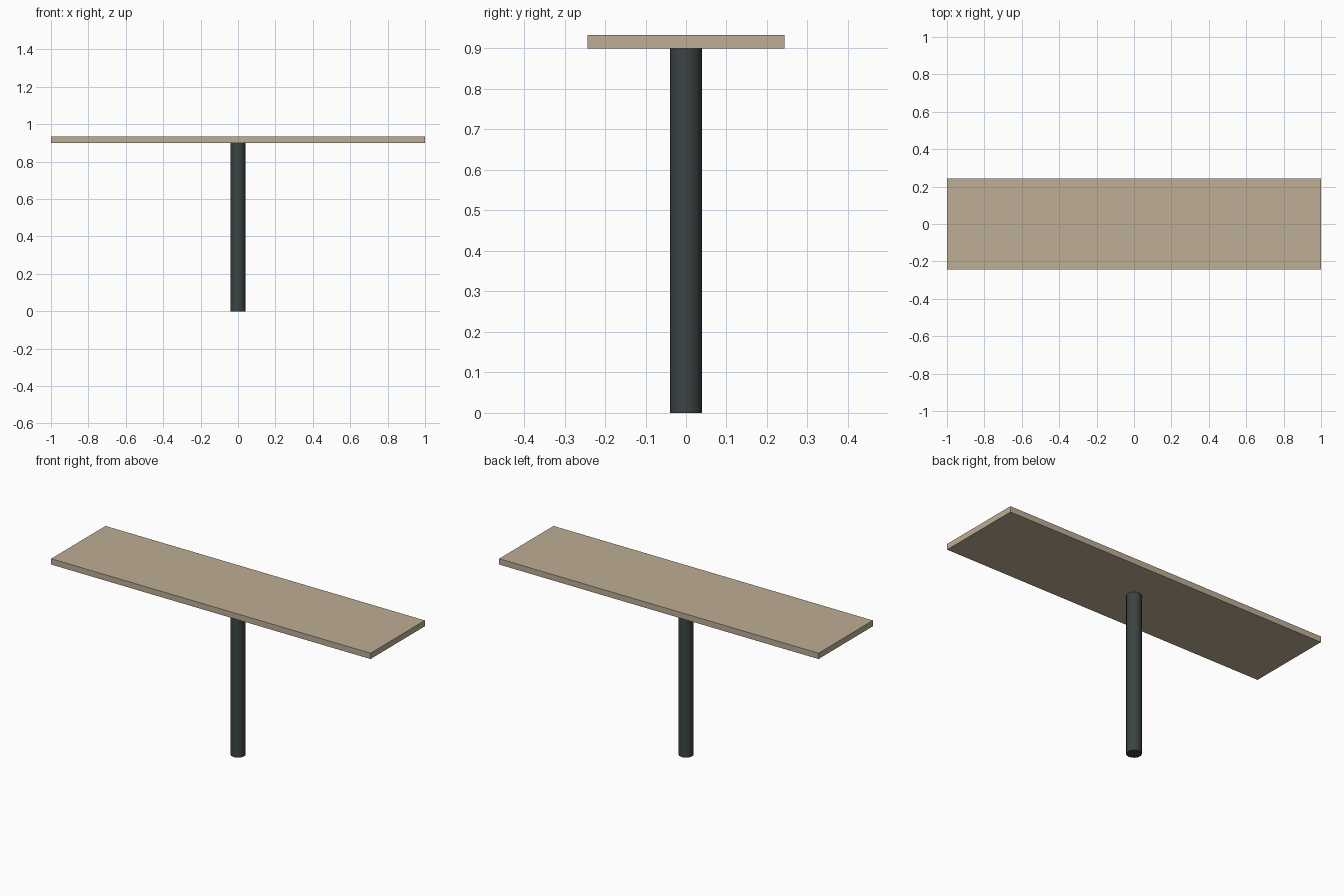
import bpy

cube = bpy.data.objects.get("Cube")
if cube:
    bpy.data.objects.remove(cube, do_unlink=True)

BOARD_SIZE = (2.0, 0.486, 0.033)
POST_RADIUS = 0.039
POST_HEIGHT = 0.9


def make_material(name, rgb):
    mat = bpy.data.materials.new(name)
    mat.use_nodes = True
    color = (*rgb, 1.0)
    mat.diffuse_color = color
    mat.node_tree.nodes["Principled BSDF"].inputs["Base Color"].default_value = color
    return mat


def finish(name, mat):
    obj = bpy.context.object
    obj.name = obj.data.name = name
    obj.data.materials.append(mat)
    bpy.ops.object.transform_apply(location=False, rotation=False, scale=True)
    return obj


tan_wood = make_material("tan wood", (0.51, 0.42, 0.30))
dark_metal = make_material("dark grey metal", (0.045, 0.057, 0.057))

# Round post standing on the ground
bpy.ops.mesh.primitive_cylinder_add(vertices=16, radius=POST_RADIUS, depth=POST_HEIGHT,
                                    location=(0, 0, POST_HEIGHT / 2))
finish("post", dark_metal)
bpy.ops.object.shade_smooth_by_angle()

# Flat board resting on the post
bpy.ops.mesh.primitive_cube_add(size=1, location=(0, 0, POST_HEIGHT + BOARD_SIZE[2] / 2))
bpy.context.object.scale = BOARD_SIZE
finish("board", tan_wood)
